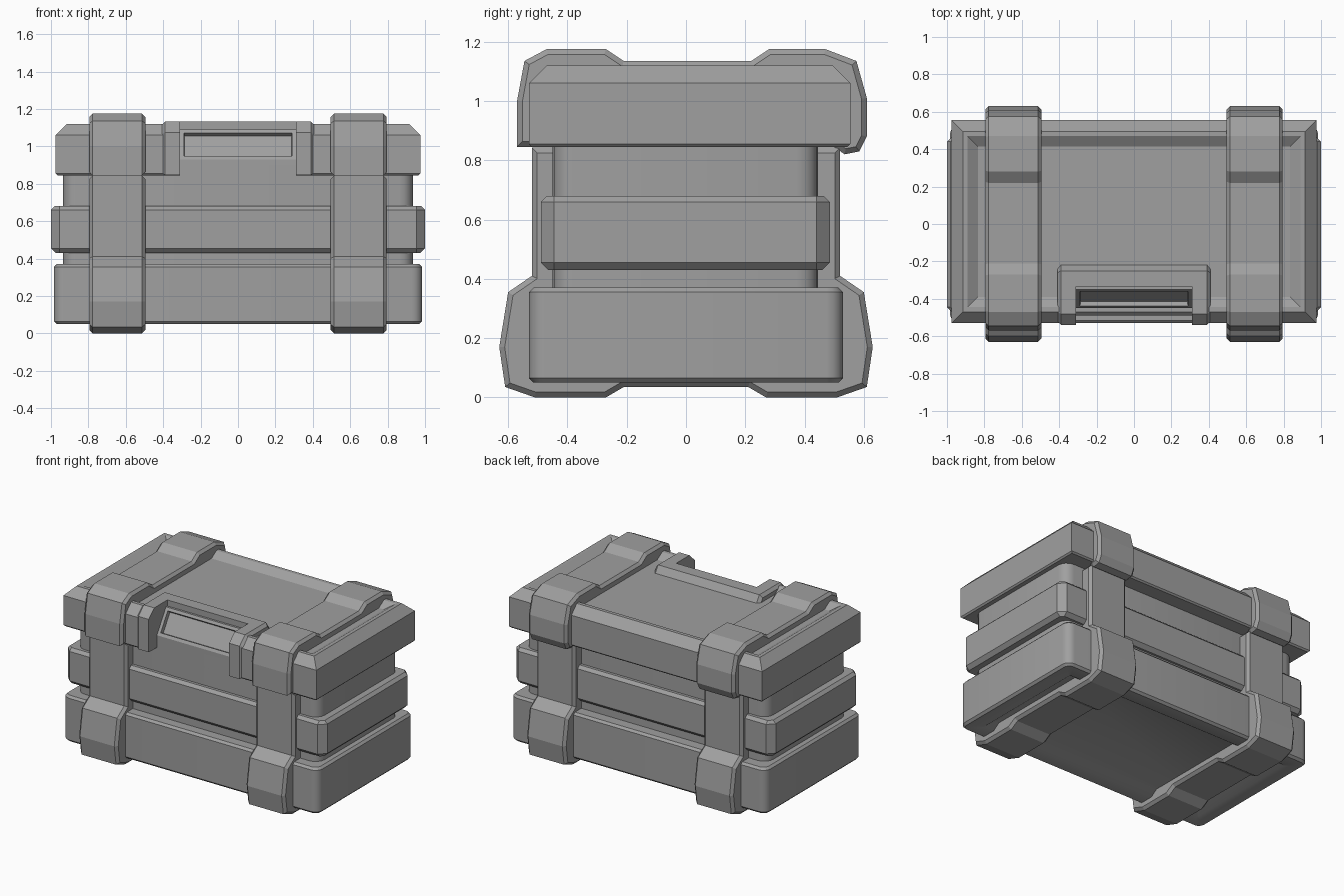
import bpy, bmesh, math

cube = bpy.data.objects.get("Cube")
if cube:
    bpy.data.objects.remove(cube, do_unlink=True)

grey = bpy.data.materials.new("plain grey")
grey.use_nodes = True
colour = (0.35, 0.35, 0.35, 1)
grey.diffuse_color = colour
grey.node_tree.nodes["Principled BSDF"].inputs["Base Color"].default_value = colour


def finish(name, bm, smooth=False):
    bmesh.ops.recalc_face_normals(bm, faces=bm.faces)
    mesh = bpy.data.meshes.new(name)
    bm.to_mesh(mesh)
    bm.free()
    mesh.materials.append(grey)
    ob = bpy.data.objects.new(name, mesh)
    bpy.context.collection.objects.link(ob)
    if smooth:
        bpy.ops.object.select_all(action="DESELECT")
        ob.select_set(True)
        bpy.context.view_layer.objects.active = ob
        bpy.ops.object.shade_smooth_by_angle(angle=math.radians(32))
    return ob


def plan(hx, y0, y1, r, segs):
    """Rectangle outline with sharp, chamfered or rounded corners."""
    pts = []
    corners = ((hx, y1), (-hx, y1), (-hx, y0), (hx, y0))
    for i, (x, y) in enumerate(corners):
        if not segs:
            pts.append((x, y))
            continue
        cx = x - math.copysign(r, x)
        cy = y - r if y == y1 else y + r
        for k in range(segs + 1):
            a = math.pi / 2 * (i + k / segs)
            pts.append((cx + r * math.cos(a), cy + r * math.sin(a)))
    return pts


def loft(name, hx, y0, y1, steps, r=0, segs=0, smooth=False):
    """Stack outlines; each step is (inset, height)."""
    bm = bmesh.new()
    rings = []
    for inset, z in steps:
        outline = plan(hx - inset, y0 + inset, y1 - inset, max(r - inset, 0.005), segs)
        rings.append([bm.verts.new((x, y, z)) for x, y in outline])
    n = len(rings[0])
    for a, b in zip(rings, rings[1:]):
        for i in range(n):
            j = (i + 1) % n
            bm.faces.new((a[i], a[j], b[j], b[i]))
    bm.faces.new(rings[0])
    bm.faces.new(rings[-1])
    return finish(name, bm, smooth)


def extrude(name, profile, x0, x1, bevel=0.0):
    """Extrude a (y, z) profile along x, chamfering the end caps."""
    bm = bmesh.new()
    cap = bm.faces.new([bm.verts.new((x0, y, z)) for y, z in profile])
    moved = bmesh.ops.extrude_face_region(bm, geom=[cap])["geom"]
    bmesh.ops.translate(bm, vec=(x1 - x0, 0, 0),
                        verts=[v for v in moved if isinstance(v, bmesh.types.BMVert)])
    if bevel:
        rim = [e for e in bm.edges if abs(e.verts[0].co.x - e.verts[1].co.x) < 1e-5]
        bmesh.ops.bevel(bm, geom=rim, offset=bevel, segments=1, affect="EDGES")
    return finish(name, bm)


def cut(target, cutter):
    mod = target.modifiers.new("opening", "BOOLEAN")
    mod.operation = "DIFFERENCE"
    mod.solver = "EXACT"
    mod.object = cutter


# Box core, base tray and middle belt
loft("body", 0.935, -0.45, 0.445, [(0, 0.3), (0, 0.9)], 0.07, 4, True)
loft("base", 0.985, -0.53, 0.53,
     [(0.16, 0.085), (0.11, 0.05), (0.015, 0.05), (0, 0.065), (0, 0.355), (0.015, 0.37)],
     0.055, 4, True)
loft("belt", 1.0, -0.49, 0.485, [(0.025, 0.43), (0, 0.455), (0, 0.66), (0.02, 0.68)], 0.045, 1)

# Lid with chamfered rim and sunken top panel
lid = loft("lid", 0.975, -0.53, 0.555,
           [(0.01, 0.845), (0, 0.855), (0, 1.06), (0.06, 1.12), (0.085, 1.12), (0.14, 1.085)])

# Raised surround of the front opening
surround = extrude("latch_surround",
                   [(-0.54, 0.846), (-0.54, 1.075), (-0.48, 1.132),
                    (-0.25, 1.132), (-0.215, 1.08), (-0.3, 0.846)],
                   -0.41, 0.41, 0.02)
opening = loft("opening_cutter", 0.31, -0.7, -0.335, [(0, 0.7), (0, 1.3)])
opening.hide_render = True
opening.hide_viewport = True
cut(lid, opening)
cut(surround, opening)

# Latch panel: sloped face with a shallow inset
latch = extrude("latch_panel",
                [(-0.45, 0.8), (-0.45, 0.93), (-0.35, 1.09), (-0.3, 1.09), (-0.3, 0.8)],
                -0.31, 0.31)
bm = bmesh.new()
bm.from_mesh(latch.data)
slope = [f for f in bm.faces if f.normal.y < -0.5 and 0.2 < f.normal.z < 0.9]
bmesh.ops.inset_region(bm, faces=slope, thickness=0.03)
bmesh.ops.inset_region(bm, faces=slope, thickness=0.005, depth=-0.025)
bm.to_mesh(latch.data)
bm.free()

# Straps: lower clamp with uprights, and upper clamp with a hinge curl at the back
half = [(0.21, 0.035), (0.27, 0.0), (0.51, 0.0), (0.61, 0.035), (0.63, 0.17),
        (0.6, 0.355), (0.52, 0.41), (0.52, 0.843)]
lower = half + [(-y, z) for y, z in reversed(half)]
upper = [(-0.57, 0.845), (-0.57, 1.0), (-0.545, 1.135), (-0.47, 1.175), (-0.27, 1.175),
         (-0.21, 1.135), (0.22, 1.135), (0.28, 1.175), (0.47, 1.175), (0.575, 1.135),
         (0.61, 1.01), (0.61, 0.88), (0.585, 0.83), (0.535, 0.82), (0.5, 0.845)]
for side, x in (("left", 0.645), ("right", -0.645)):
    extrude(side + "_lower_strap", lower, x - 0.15, x + 0.15, 0.018)
    extrude(side + "_upper_strap", upper, x - 0.15, x + 0.15, 0.018)
